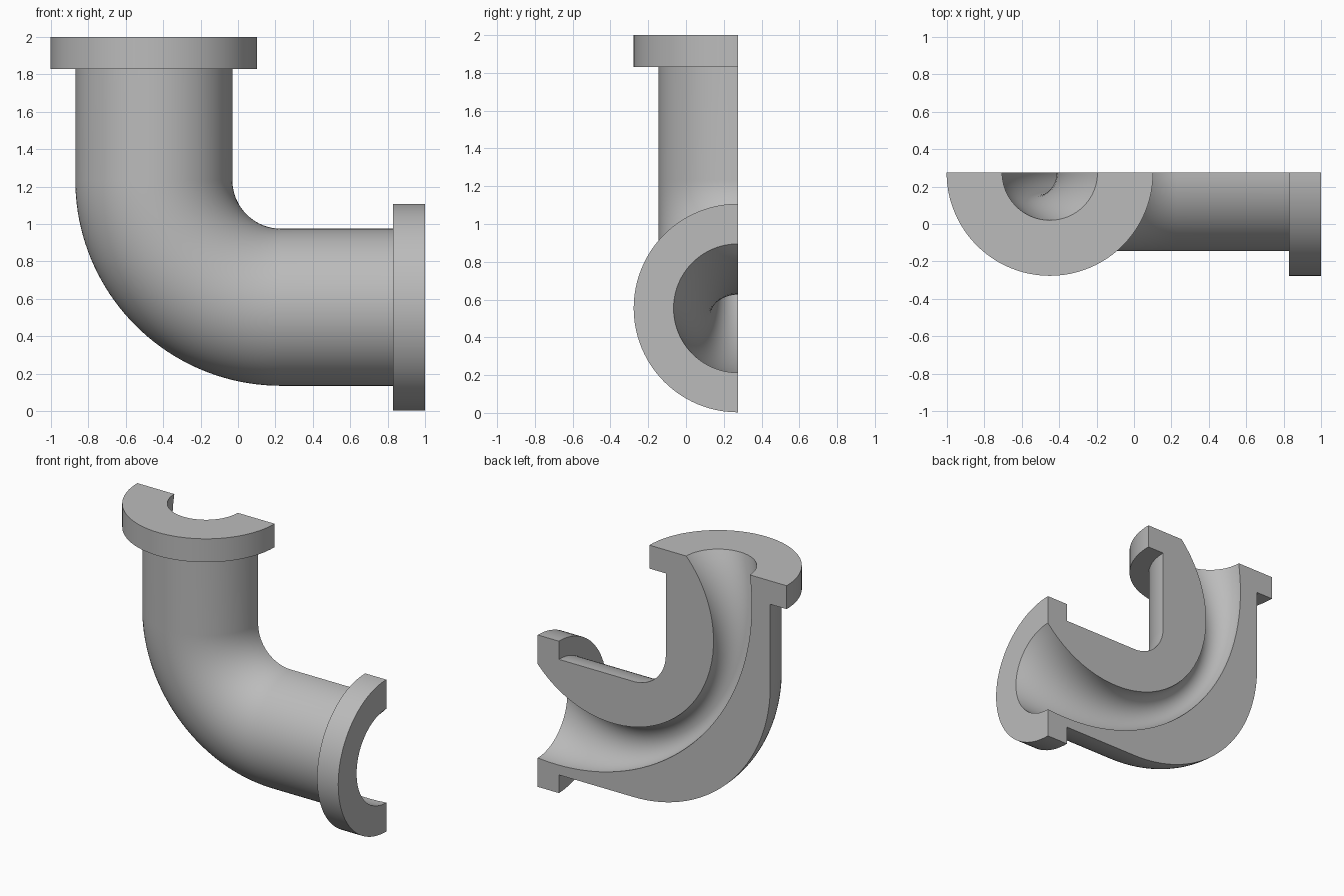
import bpy
import bmesh
from math import cos, sin, pi, atan2, hypot

old = bpy.data.objects.get("Cube")
if old:
    bpy.data.objects.remove(old, do_unlink=True)

CUT_Y = 0.275                    # section plane through the pipe axis
AXIS_X, AXIS_Z = -0.45, 0.555    # axes of the upright and level legs
BEND_X, BEND_Z = 0.23, 1.235     # centre of the bend
PIPE_R, FLANGE_R, FLANGE_START = 0.42, 0.552, 0.83
RING, STEPS = 48, 40

bm = bmesh.new()


def half_ring(x, z, dx, dz, r):
    """Half circle in front of the cut, from outside of the bend to inside."""
    return [bm.verts.new((x + r * cos(a) * dx, CUT_Y - r * sin(a), z + r * cos(a) * dz))
            for a in (pi * i / RING for i in range(RING + 1))]


def loft(rings):
    for a, b in zip(rings, rings[1:]):
        for i in range(RING):
            bm.faces.new((a[i], a[i + 1], b[i + 1], b[i]))


def arc_point(centre, start, end, t):
    """Point on the lower left arc between two ends, radius blended."""
    def polar(p):
        u, v = p[0] - centre[0], p[1] - centre[1]
        return atan2(v, u) % (2 * pi), hypot(u, v)
    (a0, r0), (a1, r1) = polar(start), polar(end)
    a, r = a0 + (a1 - a0) * t, r0 + (r1 - r0) * t
    return centre[0] + r * cos(a), centre[1] + r * sin(a)


# Outer skin: top flange, upright leg, bend, level leg, end flange
skin = [half_ring(AXIS_X, z, -1, 0, r) for z, r in
        ((2, FLANGE_R), (1 + FLANGE_START, FLANGE_R), (1 + FLANGE_START, PIPE_R))]
for i in range(STEPS + 1):
    b = pi / 2 * i / STEPS
    skin.append(half_ring(BEND_X + (AXIS_X - BEND_X) * cos(b),
                          BEND_Z + (AXIS_Z - BEND_Z) * sin(b), -cos(b), -sin(b), PIPE_R))
skin += [half_ring(x, AXIS_Z, 0, -1, r) for x, r in
         ((FLANGE_START, PIPE_R), (FLANGE_START, FLANGE_R), (1, FLANGE_R))]
loft(skin)

# Bore: narrows to a throat in the bend, between two arcs of different radius
bore = []
for i in range(STEPS + 1):
    t = i / STEPS
    ox, oz = arc_point((0.85, 1.78), (-0.705, 2), (1, 0.213), t)
    ix, iz = arc_point((0.405, 1.435), (-0.195, 2), (1, 0.895), t)
    r = hypot(ox - ix, oz - iz) / 2
    bore.append(half_ring((ox + ix) / 2, (oz + iz) / 2,
                          (ox - ix) / (2 * r), (oz - iz) / (2 * r), r))
loft(bore)

# Flat cut faces along both walls, and the two flange ends
for side in (0, RING):
    bm.faces.new([s[side] for s in skin] + [b[side] for b in reversed(bore)])
for end in (0, -1):
    bm.faces.new(skin[end] + bore[end][::-1])
bmesh.ops.recalc_face_normals(bm, faces=bm.faces)

mesh = bpy.data.meshes.new("cutaway_pipe_elbow")
bm.to_mesh(mesh)
bm.free()
elbow = bpy.data.objects.new("cutaway_pipe_elbow", mesh)
bpy.context.collection.objects.link(elbow)

# Single plain grey
grey = bpy.data.materials.new("plain_grey")
grey.use_nodes = True
colour = (0.5, 0.5, 0.5, 1)
grey.diffuse_color = colour
grey.node_tree.nodes["Principled BSDF"].inputs["Base Color"].default_value = colour
mesh.materials.append(grey)

bpy.ops.object.select_all(action='DESELECT')
elbow.select_set(True)
bpy.context.view_layer.objects.active = elbow
bpy.ops.object.shade_smooth_by_angle(angle=pi / 6)
